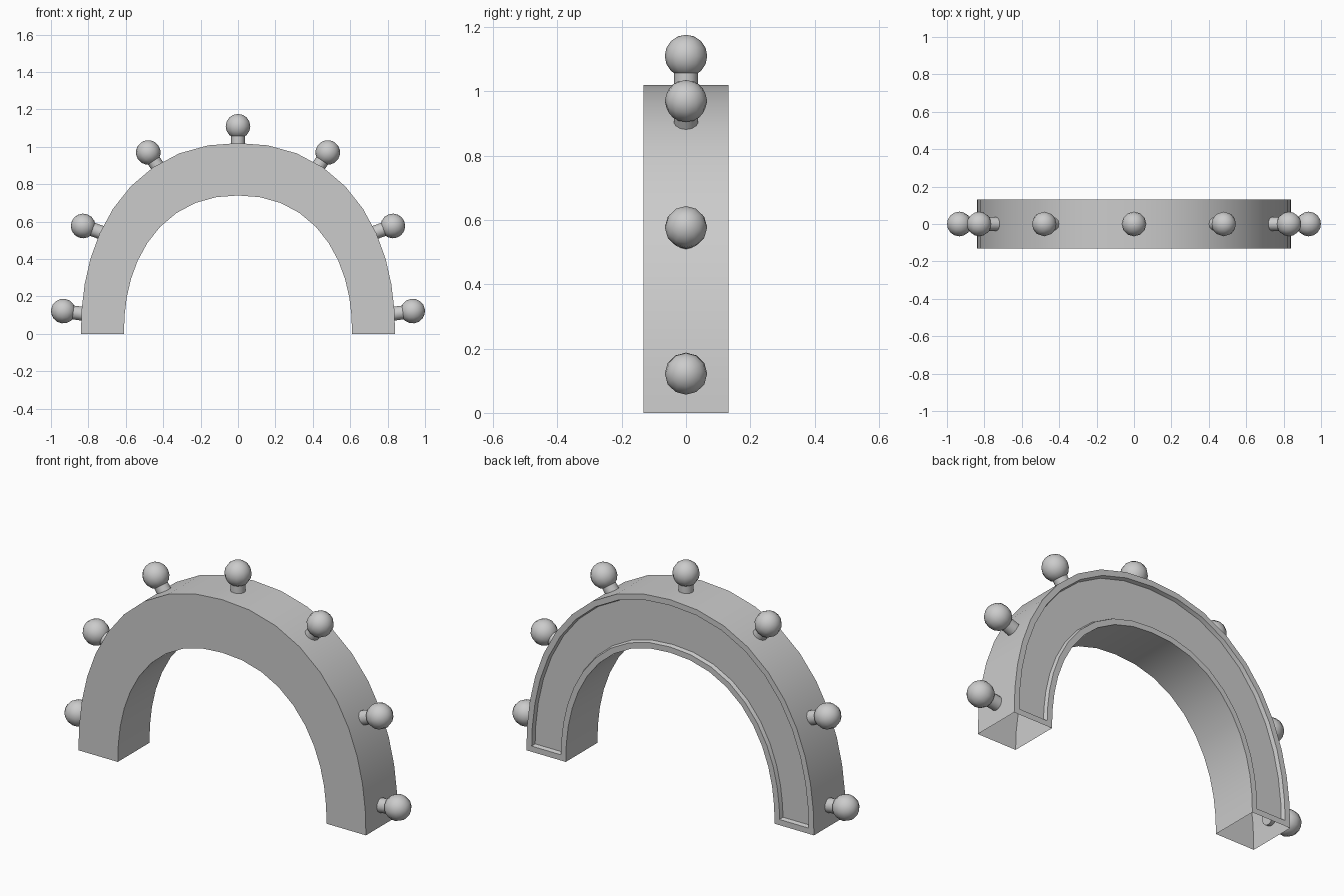
import bpy, bmesh
from math import sin, cos, pi, radians
from mathutils import Vector, Matrix

if "Cube" in bpy.data.objects:
    bpy.data.objects.remove(bpy.data.objects["Cube"])

SEG = 20
HALF = 0.132


def arc(w, h, n=2.2):
    # slightly squared half-ellipse, sampled at even polar angles
    pts = []
    for i in range(SEG + 1):
        a = pi * i / SEG
        c, s = cos(a), max(sin(a), 0.0)
        r = ((abs(c) / w) ** n + (s / h) ** n) ** (-1 / n)
        pts.append((r * c, r * s if 0 < i < SEG else 0.0))
    return pts


def finish(bm, name, angle):
    mesh = bpy.data.meshes.new(name)
    bm.to_mesh(mesh)
    bm.free()
    ob = bpy.data.objects.new(name, mesh)
    bpy.context.collection.objects.link(ob)
    bpy.ops.object.select_all(action='DESELECT')
    ob.select_set(True)
    bpy.context.view_layer.objects.active = ob
    bpy.ops.object.shade_smooth_by_angle(angle=radians(angle))
    return ob


# Arch: hollow shell, open under both feet
bm = bmesh.new()
outer, inner = arc(0.84, 1.02), arc(0.61, 0.74)
of, ob_, if_, ib = [[bm.verts.new((x, y, z)) for x, z in pts]
                    for pts, y in ((outer, -HALF), (outer, HALF),
                                   (inner, -HALF), (inner, HALF))]
back = []
for i in range(SEG):
    j = i + 1
    bm.faces.new((of[i], of[j], if_[j], if_[i]))
    bm.faces.new((of[j], of[i], ob_[i], ob_[j]))
    bm.faces.new((if_[i], if_[j], ib[j], ib[i]))
    back.append(bm.faces.new((ob_[j], ob_[i], ib[i], ib[j])))
for f in bm.faces:
    f.normal_update()
if bm.faces[:][0].normal.y > 0 if not bm.faces.ensure_lookup_table() else False:
    bmesh.ops.reverse_faces(bm, faces=bm.faces[:])

# Recessed panel on the back
for thick, depth in ((0.03, 0.0), (0.006, 0.02)):
    bmesh.ops.inset_region(bm, faces=back, thickness=thick, depth=0,
                           use_boundary=True, use_even_offset=True)
    for v in {v for f in back for v in f.verts}:
        v.co.y -= depth
finish(bm, "arch", 30)


# Knobs on short pegs, standing out from the arch
def knob(name, x, z, deg):
    rot = Matrix.Rotation(radians(90 - deg), 4, 'Y')
    base = Matrix.Translation((x, 0, z)) @ rot
    bm = bmesh.new()
    bmesh.ops.create_uvsphere(bm, u_segments=12, v_segments=8, radius=0.066,
                              matrix=base)
    finish(bm, name + "_ball", 50)
    bm = bmesh.new()
    bmesh.ops.create_cone(bm, cap_ends=True, segments=12, radius1=0.037,
                          radius2=0.037, depth=0.08,
                          matrix=base @ Matrix.Translation((0, 0, -0.085)))
    finish(bm, name + "_peg", 40)


knob("top_knob", 0, 1.11, 90)
for k, (x, z, deg) in enumerate(((0.934, 0.122, 8), (0.828, 0.577, 20),
                                 (0.48, 0.97, 56))):
    knob(f"right_knob_{k + 1}", x, z, deg)
    knob(f"left_knob_{k + 1}", -x, z, 180 - deg)
